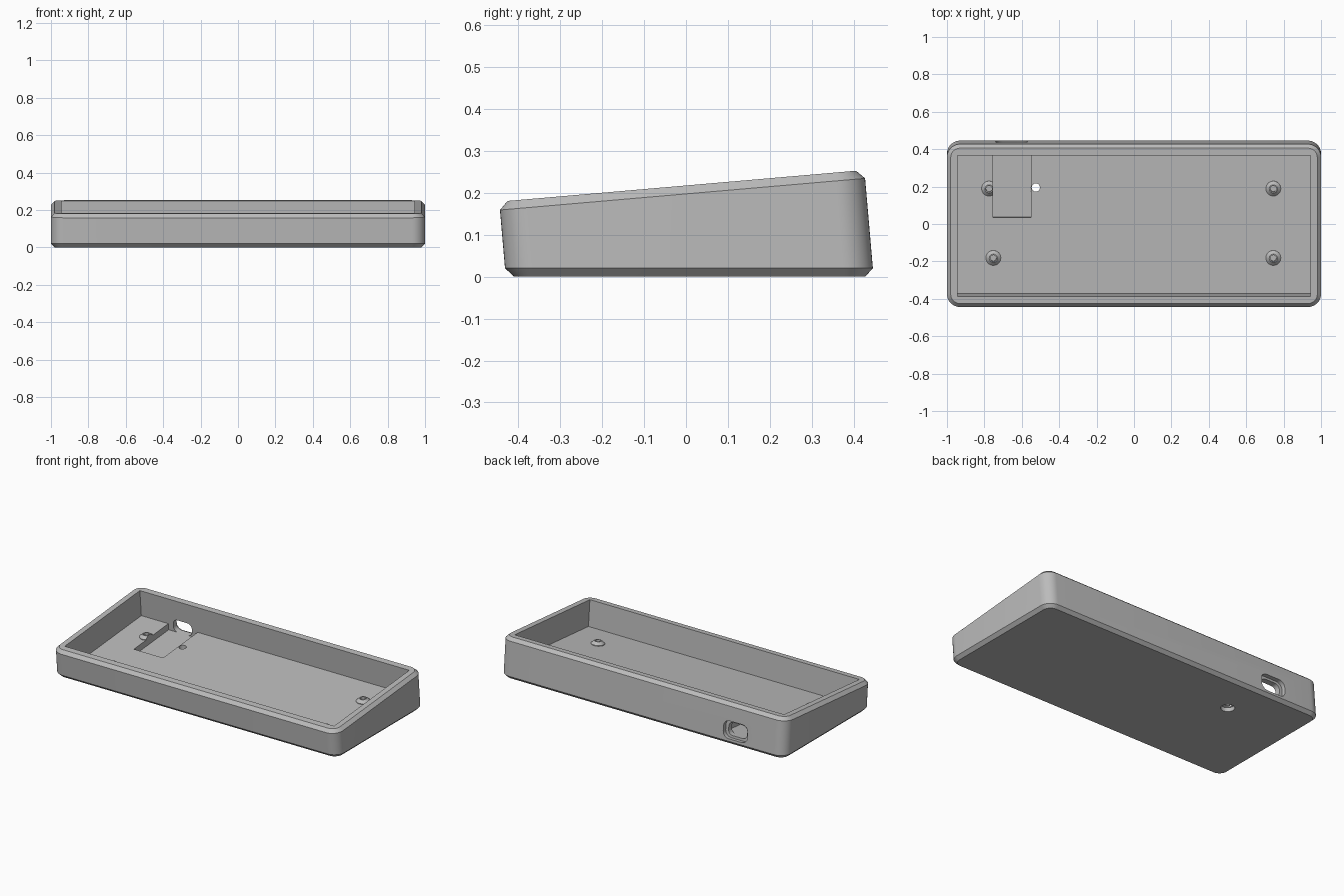
import bpy, bmesh, math
from mathutils import Matrix, Vector

cube = bpy.data.objects.get("Cube")
if cube:
    bpy.data.objects.remove(cube, do_unlink=True)

TILT = math.radians(4.95)
# Local frame of the sloping top: origin at the middle of the rim
FRAME = Matrix.Translation((0, -0.01, 0.2165)) @ Matrix.Rotation(TILT, 4, 'X')
HALF_X, HALF_V, RADIUS, BEVEL = 1.0, 0.437, 0.07, 0.02
FLOOR = -0.165
INNER_X, INNER_V = 0.945, 0.378

grey = bpy.data.materials.new("matte grey")
grey.use_nodes = True
grey.diffuse_color = (0.5, 0.5, 0.5, 1)
grey.node_tree.nodes["Principled BSDF"].inputs["Base Color"].default_value = (0.5, 0.5, 0.5, 1)


def outline(hx, hy, r, steps=10):
    """Rounded rectangle, counter-clockwise."""
    pts = []
    for i, (sx, sy) in enumerate([(1, 1), (-1, 1), (-1, -1), (1, -1)]):
        for k in range(steps + 1):
            a = math.pi / 2 * (i + k / steps)
            pts.append((sx * (hx - r) + r * math.cos(a), sy * (hy - r) + r * math.sin(a)))
    return pts


def loft(name, rings):
    """Closed solid through a stack of equal rings of points."""
    bm = bmesh.new()
    rows = [[bm.verts.new(p) for p in ring] for ring in rings]
    n = len(rows[0])
    for low, high in zip(rows, rows[1:]):
        for i in range(n):
            j = (i + 1) % n
            bm.faces.new((low[i], low[j], high[j], high[i]))
    bm.faces.new(rows[0][::-1])
    bm.faces.new(rows[-1])
    bmesh.ops.recalc_face_normals(bm, faces=bm.faces)
    mesh = bpy.data.meshes.new(name)
    bm.to_mesh(mesh)
    bm.free()
    mesh.materials.append(grey)
    obj = bpy.data.objects.new(name, mesh)
    bpy.context.collection.objects.link(obj)
    return obj


def box(name, x0, x1, v0, v1, w0, w1):
    """Box aligned with the sloping frame."""
    corners = [(x0, v0), (x1, v0), (x1, v1), (x0, v1)]
    return loft(name, [[FRAME @ Vector((x, v, w)) for x, v in corners] for w in (w0, w1)])


def slot(name, hx, hw, r, v0, v1):
    """Rounded slot running front to back through the rear wall."""
    shape = outline(hx, hw, r, 6)
    return loft(name, [[FRAME @ Vector((x - 0.655, v, w + FLOOR)) for x, w in shape] for v in (v0, v1)])


def turned(name, profile, place, n=32):
    """Round solid from (radius, height) pairs."""
    return loft(name, [[place @ Vector((r * math.cos(i * math.tau / n), r * math.sin(i * math.tau / n), h))
                        for i in range(n)] for r, h in profile])


def activate(obj):
    bpy.ops.object.select_all(action='DESELECT')
    obj.select_set(True)
    bpy.context.view_layer.objects.active = obj


def cut(obj, cutter):
    mod = obj.modifiers.new("cut", 'BOOLEAN')
    mod.operation, mod.solver, mod.object = 'DIFFERENCE', 'EXACT', cutter
    cutter.hide_render = True
    activate(obj)
    bpy.ops.object.modifier_apply(modifier=mod.name)


# Case: level bevelled base, leaning walls, sloping bevelled rim
def level_ring(pts, z):
    origin = FRAME.translation.z
    return [FRAME @ Vector((x, v, (z - origin - v * math.sin(TILT)) / math.cos(TILT))) for x, v in pts]


full = outline(HALF_X, HALF_V, RADIUS)
inset = outline(HALF_X - BEVEL, HALF_V - BEVEL, RADIUS - BEVEL)
case = loft("case", [level_ring(inset, 0), level_ring(full, BEVEL),
                     [FRAME @ Vector((x, v, -BEVEL)) for x, v in full],
                     [FRAME @ Vector((x, v, 0)) for x, v in inset]])

# Cavity, controller pocket, port opening with recess, reset hole
pocket = box("pocket_cutter", -0.755, -0.55, 0.031, INNER_V, FLOOR - 0.04, 0.1)
cutters = [box("cavity_cutter", -INNER_X, INNER_X, -INNER_V, INNER_V, FLOOR, 0.1),
           pocket,
           slot("port_cutter", 0.065, 0.04, 0.03, 0.3, 0.6),
           slot("port_recess_cutter", 0.085, 0.055, 0.04, HALF_V - 0.025, 0.6),
           turned("reset_hole_cutter", [(0.04, -0.05), (0.04, 0.025), (0.022, 0.03), (0.022, 0.15)],
                  Matrix.Translation((-0.525, 0.195, 0)))]
for cutter in cutters:
    cut(case, cutter)

# Screw bosses on the floor
bosses = []
for name, x, v in [("rear_right_boss", -0.775, 0.186), ("front_right_boss", -0.752, -0.186),
                   ("rear_left_boss", 0.745, 0.186), ("front_left_boss", 0.745, -0.186)]:
    place = FRAME @ Matrix.Translation((x, v, FLOOR))
    bosses.append(turned(name, [(0.04, -0.002), (0.04, 0.004), (0.022, 0.02),
                                (0.016, 0.02), (0.016, 0.002)], place))
cut(bosses[0], pocket)

for cutter in cutters:
    bpy.data.objects.remove(cutter, do_unlink=True)
for obj in [case] + bosses:
    activate(obj)
    bpy.ops.object.shade_smooth_by_angle(angle=math.radians(30))
